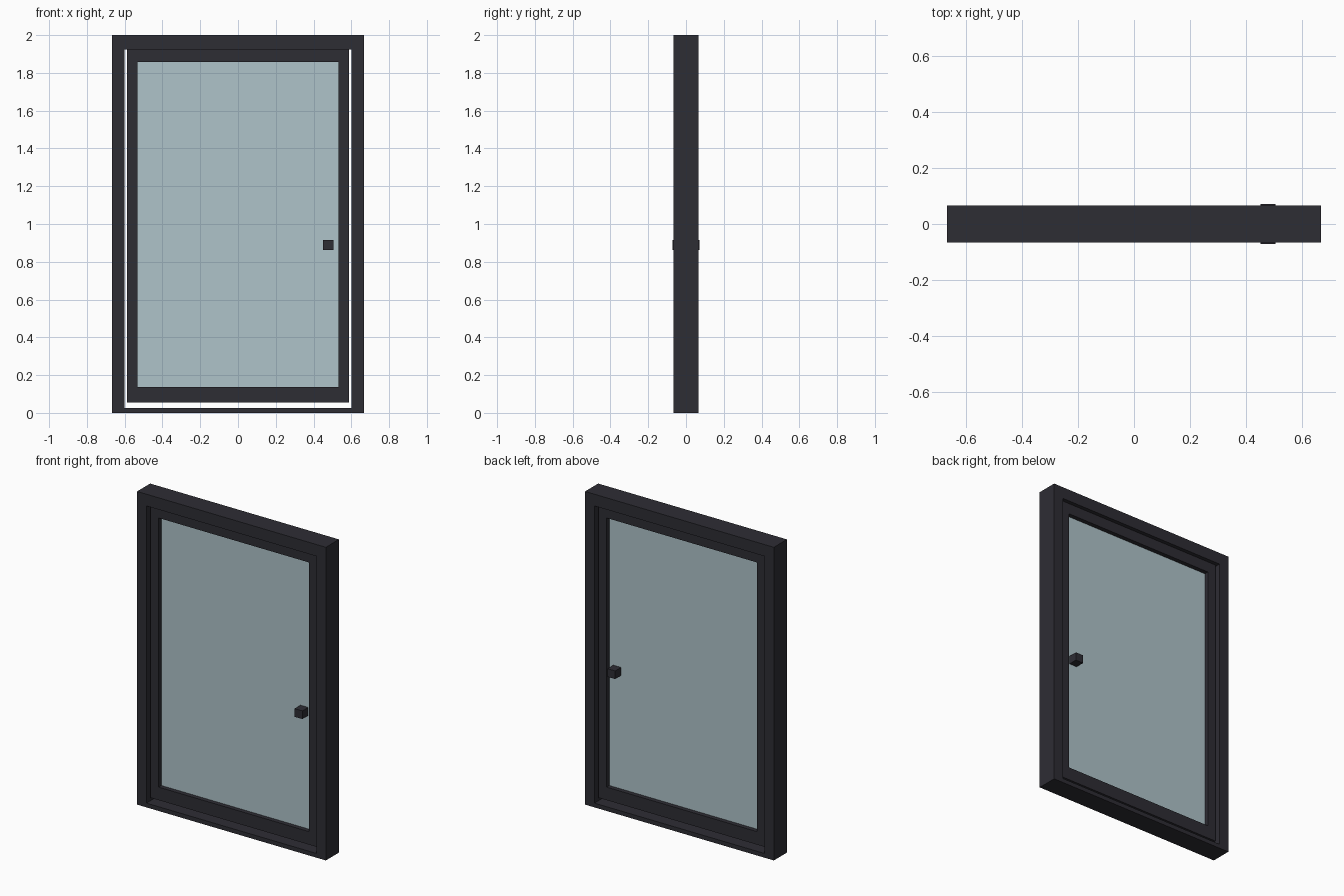
import bpy

if "Cube" in bpy.data.objects:
    bpy.data.objects.remove(bpy.data.objects["Cube"])


def material(name, colour):
    m = bpy.data.materials.new(name)
    m.diffuse_color = colour
    m.use_nodes = True
    m.node_tree.nodes["Principled BSDF"].inputs["Base Color"].default_value = m.diffuse_color
    return m


dark = material("dark_metal", (0.027, 0.026, 0.034, 1.0))
pale = material("pale_glass", (0.43, 0.55, 0.59, 0.7))


def box(name, x, y, z, mat):
    """Box spanning the given (low, high) pairs."""
    bpy.ops.mesh.primitive_cube_add(size=1, location=[(a + b) / 2 for a, b in (x, y, z)])
    o = bpy.context.object
    o.name = name
    o.scale = [b - a for a, b in (x, y, z)]
    bpy.ops.object.transform_apply(location=False, rotation=False, scale=True)
    o.data.materials.append(mat)
    return o


def ring(name, outer, inner, depth, mat):
    """Rectangular frame; outer and inner are (half width, bottom, top)."""
    (ow, ob, ot), (iw, ib, it) = outer, inner
    verts = []
    for y in (-depth, depth):
        for w, b, t in (outer, inner):
            verts += [(-w, y, b), (w, y, b), (w, y, t), (-w, y, t)]
    faces = []
    for i in range(4):
        j = (i + 1) % 4
        faces += [(i, j, 4 + j, 4 + i),              # front
                  (8 + j, 8 + i, 12 + i, 12 + j),    # back
                  (j, i, 8 + i, 8 + j),              # outside
                  (4 + i, 4 + j, 12 + j, 12 + i)]    # inside
    me = bpy.data.meshes.new(name)
    me.from_pydata(verts, [], faces)
    me.materials.append(mat)
    o = bpy.data.objects.new(name, me)
    bpy.context.collection.objects.link(o)
    return o


# Fixed outer frame with a thin sill
ring("outer_frame", (0.667, 0.0, 2.0), (0.601, 0.027, 1.925), 0.066, dark)

# Door leaf, with a gap at the sides and bottom
ring("door_leaf", (0.588, 0.055, 1.925), (0.532, 0.138, 1.857), 0.041, dark)

# Glass pane
box("glass_pane", (-0.532, 0.532), (-0.013, 0.013), (0.138, 1.857), pale)

# Knob on each side of the glass
for side, name in ((-1, "front_knob"), (1, "back_knob")):
    box(name, (0.45, 0.505), sorted((side * 0.013, side * 0.072)), (0.862, 0.914), dark)
